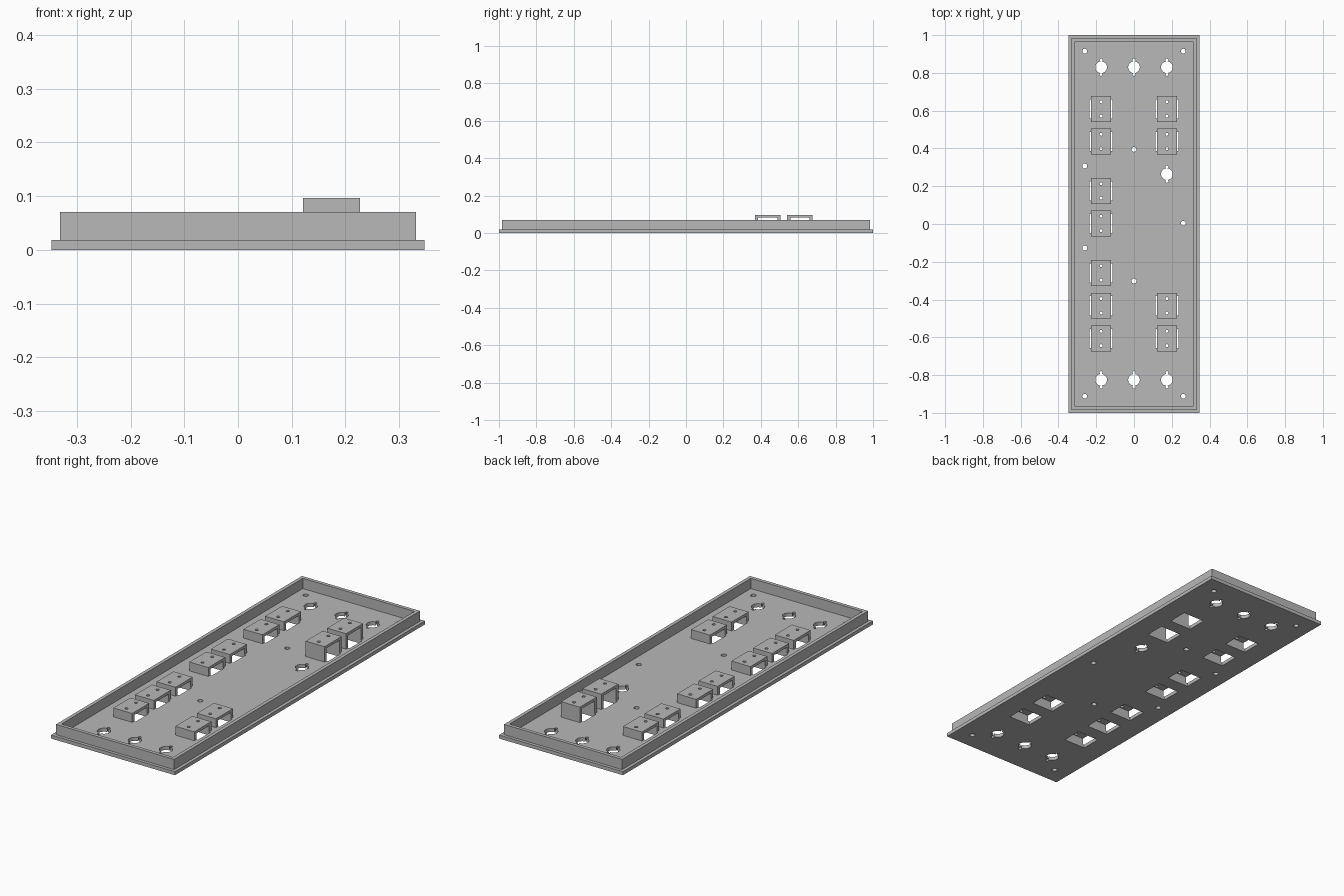
import bpy, bmesh
from mathutils import Matrix, Vector

default = bpy.data.objects.get("Cube")
if default:
    bpy.data.objects.remove(default, do_unlink=True)

# One plain grey for the whole part
grey = bpy.data.materials.new("plain_grey")
grey.use_nodes = True
COLOUR = (0.48, 0.48, 0.48, 1)
grey.diffuse_color = COLOUR
grey.node_tree.nodes["Principled BSDF"].inputs["Base Color"].default_value = COLOUR

FLOOR = 0.018        # plate thickness
COLUMN = 0.174       # x of the bracket columns


def make_object(name, bm):
    bmesh.ops.recalc_face_normals(bm, faces=bm.faces)
    mesh = bpy.data.meshes.new(name)
    bm.to_mesh(mesh)
    bm.free()
    mesh.materials.append(grey)
    obj = bpy.data.objects.new(name, mesh)
    bpy.context.collection.objects.link(obj)
    return obj


def add_hole(bm, x, y, radius, sides=16):
    bmesh.ops.create_cone(bm, cap_ends=True, segments=sides, radius1=radius,
                          radius2=radius, depth=0.5, matrix=Matrix.Translation((x, y, 0)))


def add_box(bm, x, y, sx, sy):
    bmesh.ops.create_cube(bm, size=1, matrix=Matrix.Translation((x, y, 0))
                          @ Matrix.Diagonal((sx, sy, 0.5, 1)))


def cut(obj, bm):
    cutter = make_object("cutter", bm)
    cutter.hide_render = True
    mod = obj.modifiers.new("cut", "BOOLEAN")
    mod.operation = "DIFFERENCE"
    mod.solver = "EXACT"
    mod.use_self = True
    mod.object = cutter
    bpy.context.view_layer.objects.active = obj
    bpy.ops.object.modifier_apply(modifier=mod.name)
    bpy.data.objects.remove(cutter, do_unlink=True)


# Tray: rectangular rings from the underside, over the rim, to the floor
RINGS = [(0.347, 1.0, 0), (0.347, 1.0, FLOOR), (0.331, 0.984, FLOOR),
         (0.331, 0.984, 0.07), (0.313, 0.966, 0.07), (0.313, 0.966, FLOOR)]
bm = bmesh.new()
loops = [[bm.verts.new((sx * hx, sy * hy, z))
          for sx, sy in ((-1, -1), (1, -1), (1, 1), (-1, 1))] for hx, hy, z in RINGS]
for low, high in zip(loops, loops[1:]):
    for i in range(4):
        j = (i + 1) % 4
        bm.faces.new((low[i], low[j], high[j], high[i]))
bm.faces.new(loops[0])
bm.faces.new(loops[-1])
tray = make_object("tray", bm)

# Bracket positions
low_spots = [(-COLUMN, y) for y in (0.609, 0.437, 0.175, 0.003, -0.259, -0.433, -0.606)]
low_spots += [(COLUMN, y) for y in (-0.433, -0.606)]
tall_spots = [(COLUMN, y) for y in (0.609, 0.437)]

# Windows under the brackets, socket holes and screw holes
bm = bmesh.new()
for x, y in low_spots + tall_spots:
    add_box(bm, x, y, 0.122, 0.102)
sockets = [(x, y) for x in (-COLUMN, 0, COLUMN) for y in (0.83, -0.825)]
for x, y in sockets + [(COLUMN, 0.264)]:
    add_hole(bm, x, y, 0.031, 24)
    for side in (-1, 1):
        add_hole(bm, x, y + side * 0.038, 0.008, 12)
screws = [(x, y) for x in (-0.261, 0.261) for y in (0.915, -0.912)]
screws += [(-0.261, 0.307), (-0.261, -0.127), (0.261, 0.004), (0, 0.395), (0, -0.302)]
for x, y in screws:
    add_hole(bm, x, y, 0.013)
cut(tray, bm)


# Bridge-shaped brackets, open towards both sides
def brackets(name, top, spots):
    outer, inner, under = 0.068, 0.051, top - 0.014
    profile = [(-outer, FLOOR), (-outer, top), (outer, top), (outer, FLOOR),
               (inner, FLOOR), (inner, under), (-inner, under), (-inner, FLOOR)]
    bm = bmesh.new()
    face = bm.faces.new([bm.verts.new((-0.053, y, z)) for y, z in profile])
    extruded = bmesh.ops.extrude_face_region(bm, geom=[face])["geom"]
    bmesh.ops.translate(bm, vec=Vector((0.106, 0, 0)),
                        verts=[g for g in extruded if isinstance(g, bmesh.types.BMVert)])
    first = make_object(name, bm)
    holes = bmesh.new()
    for side in (-1, 1):
        add_hole(holes, 0, side * 0.038, 0.008, 12)
    cut(first, holes)
    for i, (x, y) in enumerate(spots):
        obj = first
        if i:
            obj = bpy.data.objects.new(name, first.data)
            bpy.context.collection.objects.link(obj)
        obj.location = (x, y, 0)


brackets("low_bracket", 0.063, low_spots)
brackets("tall_bracket", 0.096, tall_spots)
